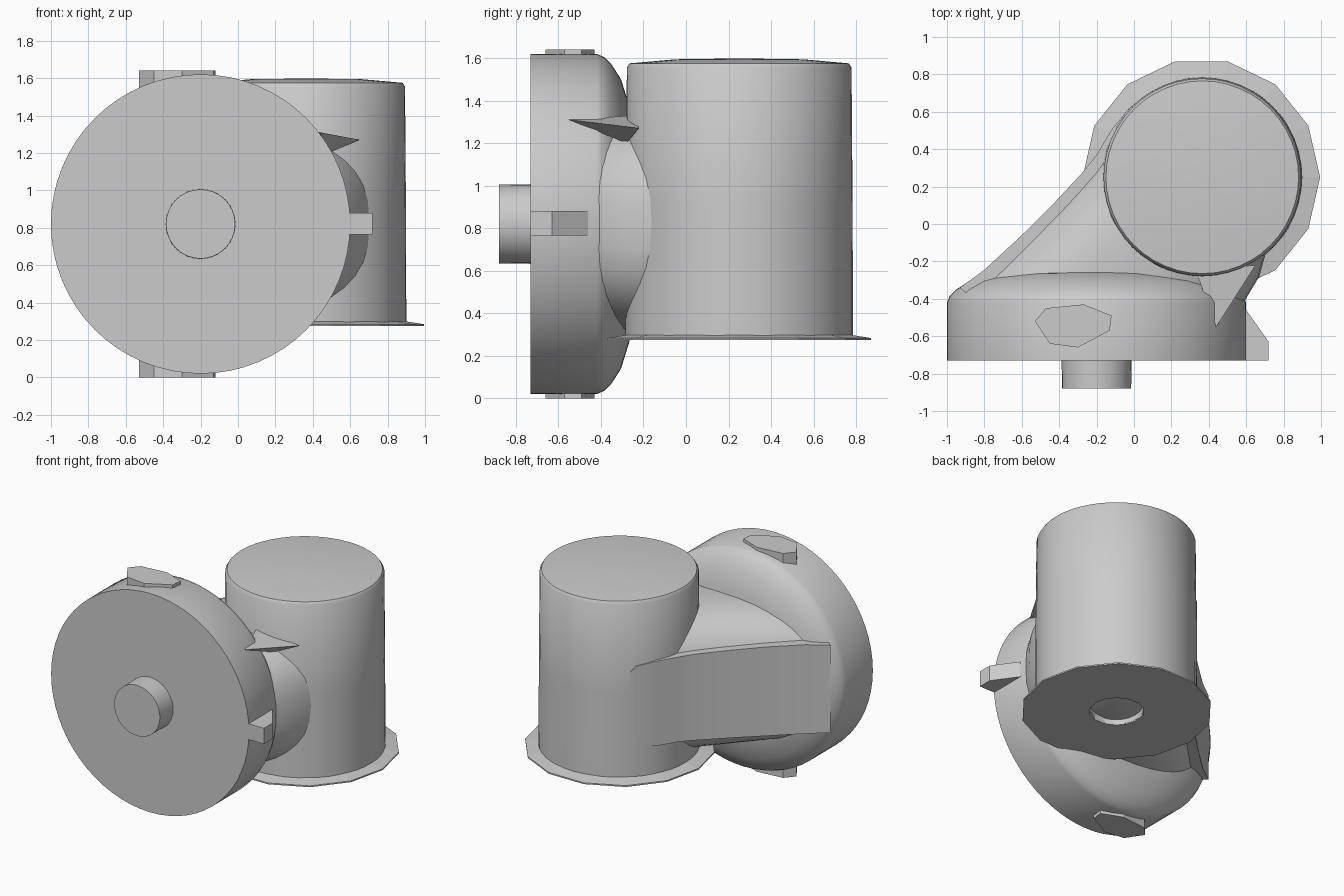
import bpy, bmesh, math

if "Cube" in bpy.data.objects:
    bpy.data.objects.remove(bpy.data.objects["Cube"])

grey = bpy.data.materials.new("light_grey")
grey.diffuse_color = (0.6, 0.6, 0.6, 1)
grey.use_nodes = True
grey.node_tree.nodes["Principled BSDF"].inputs["Base Color"].default_value = grey.diffuse_color


def finish(name, bm, angle=35):
    bmesh.ops.remove_doubles(bm, verts=bm.verts, dist=1e-5)
    bmesh.ops.recalc_face_normals(bm, faces=bm.faces)
    me = bpy.data.meshes.new(name)
    bm.to_mesh(me)
    bm.free()
    me.materials.append(grey)
    ob = bpy.data.objects.new(name, me)
    bpy.context.collection.objects.link(ob)
    if angle:
        bpy.ops.object.select_all(action='DESELECT')
        ob.select_set(True)
        bpy.context.view_layer.objects.active = ob
        bpy.ops.object.shade_smooth_by_angle(angle=math.radians(angle))
    return ob


def loft(name, rings, caps=True, angle=35, wrap=False):
    """Skin a list of equal-length closed rings."""
    bm = bmesh.new()
    vs = [[bm.verts.new(p) for p in ring] for ring in rings]
    n = len(vs[0])
    pairs = list(zip(vs, vs[1:])) + ([(vs[-1], vs[0])] if wrap else [])
    for a, b in pairs:
        for i in range(n):
            j = (i + 1) % n
            bm.faces.new((a[i], a[j], b[j], b[i]))
    if caps and not wrap:
        bm.faces.new(vs[0])
        bm.faces.new(vs[-1])
    return finish(name, bm, angle)


def lathe(name, profile, centre, axis, seg, wrap=False, angle=35):
    """Spin (radius, position) pairs around a y or z axis."""
    rings = []
    for r, h in profile:
        ring = []
        for i in range(seg):
            t = math.tau * i / seg
            u, v = centre[0] + r * math.cos(t), centre[1] + r * math.sin(t)
            ring.append((u, h, v) if axis == 'y' else (u, v, h))
        rings.append(ring)
    return loft(name, rings, True, angle, wrap)


def plan_prism(name, outline, z0, z1):
    """Extrude an x-y outline between two heights."""
    return loft(name, [[(x, y, z) for x, y in outline] for z in (z0, z1)], angle=0)


DRUM = (-0.2, 0.82)
POST = (0.365, 0.25)

# Round drum with a softly domed back, and its front stub
lathe("drum", [(0.8, -0.73), (0.8, -0.42), (0.785, -0.385), (0.75, -0.35),
               (0.68, -0.305), (0.55, -0.265), (0.3, -0.232), (0.04, -0.215)],
      DRUM, 'y', 64)
lathe("front_stub", [(0.185, -0.88), (0.187, -0.72)], DRUM, 'y', 32)

# Upright cylinder with a low crowned top and a blind hole below
lathe("upright_cylinder", [(0.02, 0.55), (0.18, 0.55), (0.18, 0.28), (0.535, 0.28),
                           (0.533, 0.9), (0.528, 1.555), (0.515, 1.575),
                           (0.3, 1.594), (0.02, 1.598)], POST, 'z', 48)

# Thin faceted foot flange
lathe("foot_flange", [(0.18, 0.274), (0.635, 0.274), (0.635, 0.284), (0.52, 0.302),
                      (0.18, 0.302)], (0.36, 0.25), 'z', 14, wrap=True, angle=0)

# Blended neck from the drum to the cylinder: (y, left x, right x, half height)
sections = [(-0.45, -0.95, 0.57, 0.49), (-0.38, -0.92, 0.61, 0.50),
            (-0.28, -0.83, 0.67, 0.51), (-0.1, -0.64, 0.72, 0.51),
            (0.1, -0.43, 0.78, 0.51), (0.28, -0.26, 0.8, 0.50),
            (0.42, -0.16, 0.75, 0.48), (0.56, -0.04, 0.6, 0.45)]
rings = []
for y, xl, xr, hz in sections:
    ring = []
    for i in range(40):
        c, s = math.cos(math.tau * i / 40), math.sin(math.tau * i / 40)
        e = 2 / 2.6
        ring.append(((xl + xr) / 2 + (xr - xl) / 2 * math.copysign(abs(c) ** e, c), y,
                     0.82 + hz * math.copysign(abs(s) ** e, s)))
    rings.append(ring)
loft("neck", rings, angle=50)

# Side pad wrapping from the drum round to the cylinder, with rounded ends
path = [(0.0, 0.64, 0.25), (-0.03, 0.615, 0.29), (-0.12, 0.505, 0.31),
        (-0.2, 0.37, 0.31), (-0.28, 0.27, 0.315), (-0.42, 0.12, 0.32),
        (-0.6, -0.06, 0.325), (-0.8, -0.245, 0.325), (-0.93, -0.34, 0.32)]
loft("side_pad", [[(x, y, 0.815 - h), (x, y, 0.815 + h),
                   (x + 0.12, y - 0.10, 0.815 + h), (x + 0.12, y - 0.10, 0.815 - h)]
                  for x, y, h in path], angle=35)

# Matching lugs on the top and bottom of the drum
lug = [(-0.53, -0.52), (-0.45, -0.64), (-0.3, -0.66), (-0.13, -0.57),
       (-0.12, -0.49), (-0.27, -0.43), (-0.47, -0.45)]
for name, z0, z1 in (("top_lug", 1.52, 1.64), ("bottom_lug", 0.0, 0.12)):
    plan_prism(name, lug, z0, z1)

# Tapered tab on the right of the drum
plan_prism("side_tab", [(0.55, -0.73), (0.72, -0.73), (0.72, -0.63), (0.6, -0.46),
                        (0.55, -0.46)], 0.765, 0.88)

# Small pointed fin where the drum meets the cylinder
bm = bmesh.new()
base = [bm.verts.new(p) for p in ((0.33, -0.25, 1.33), (0.65, -0.22, 1.27), (0.44, -0.55, 1.31))]
low = bm.verts.new((0.48, -0.28, 1.2))
bm.faces.new(base)
for i in range(3):
    bm.faces.new((base[i], base[(i + 1) % 3], low))
finish("corner_fin", bm, 0)
